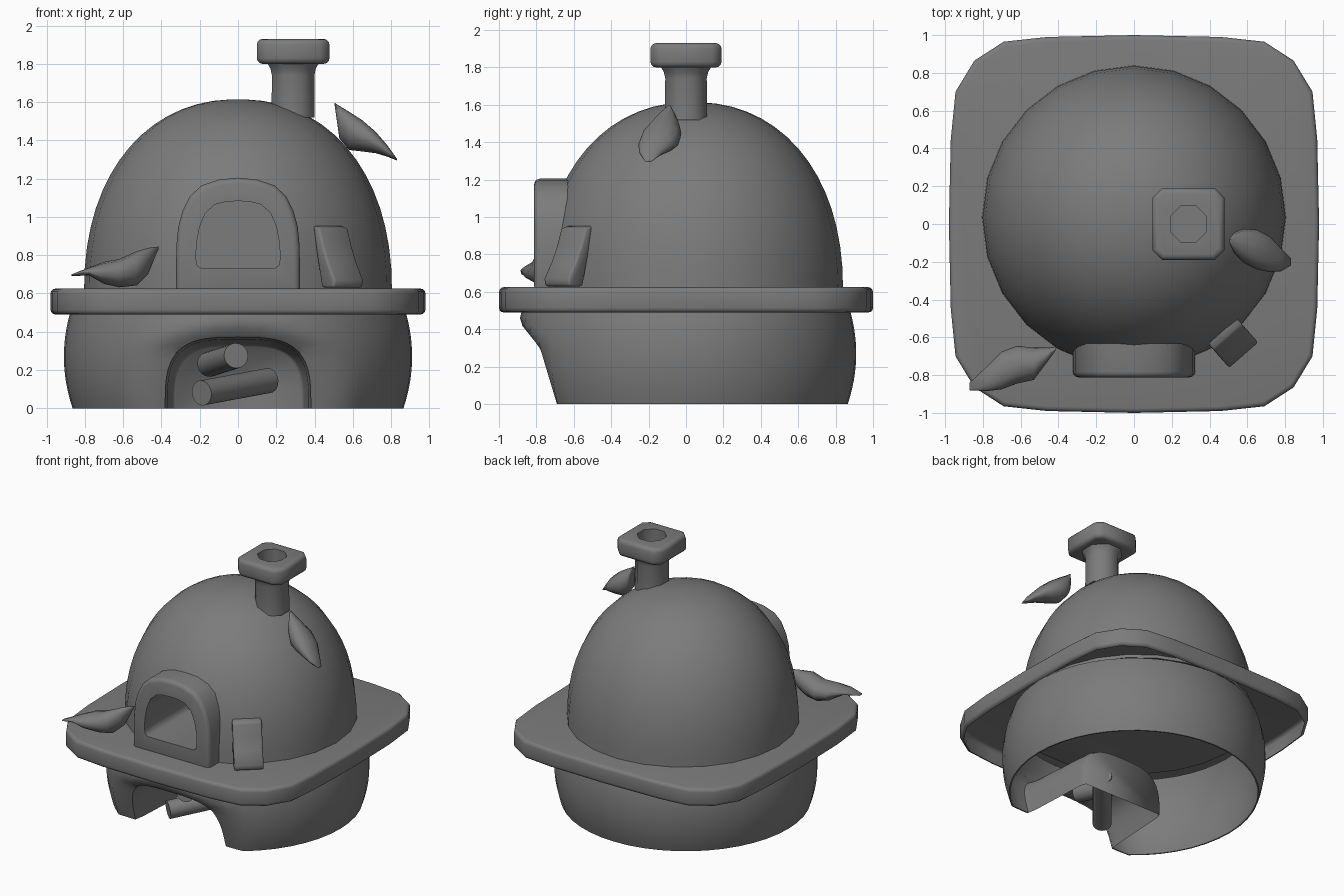
import bpy
import bmesh
from math import sin, cos, pi
from mathutils import Vector

if "Cube" in bpy.data.objects:
    bpy.data.objects.remove(bpy.data.objects["Cube"])

clay = bpy.data.materials.new("grey clay")
clay.use_nodes = True
GREY = (0.2, 0.2, 0.2, 1)
clay.diffuse_color = GREY
clay.node_tree.nodes["Principled BSDF"].inputs["Base Color"].default_value = GREY


def loft(name, rings, loop=False):
    """Skin equal-length closed rings; cap both ends unless the rings loop."""
    bm = bmesh.new()
    rows = [[bm.verts.new(p) for p in ring] for ring in rings]
    n = len(rows[0])
    pairs = list(zip(rows, rows[1:])) + ([(rows[-1], rows[0])] if loop else [])
    for a, b in pairs:
        for i in range(n):
            j = (i + 1) % n
            bm.faces.new((a[i], a[j], b[j], b[i]))
    if not loop:
        bm.faces.new(rows[0])
        bm.faces.new(rows[-1])
    bmesh.ops.recalc_face_normals(bm, faces=bm.faces)
    mesh = bpy.data.meshes.new(name)
    bm.to_mesh(mesh)
    bm.free()
    mesh.materials.append(clay)
    ob = bpy.data.objects.new(name, mesh)
    bpy.context.collection.objects.link(ob)
    return ob


def open_up(ob, rule):
    """Delete the faces that match a rule."""
    bm = bmesh.new()
    bm.from_mesh(ob.data)
    bmesh.ops.delete(bm, geom=[f for f in bm.faces if rule(f)], context='FACES')
    bm.to_mesh(ob.data)
    bm.free()


def circle(r, z, n, cx=0, cy=0, turn=0):
    return [(cx + r * cos(2 * pi * (i + turn) / n), cy + r * sin(2 * pi * (i + turn) / n), z)
            for i in range(n)]


def prism_y(name, outline, y0, y1):
    return loft(name, [[(x, y, z) for x, z in outline] for y in (y0, y1)])


def mirrored(half):
    """Complete an outline given from the bottom right up to the top centre."""
    return half + [(-x, z) for x, z in reversed(half) if x > 0]


def select(ob):
    bpy.ops.object.select_all(action='DESELECT')
    ob.select_set(True)
    bpy.context.view_layer.objects.active = ob


def bevel(ob, width, segments=3, angle=0.8):
    mod = ob.modifiers.new("bevel", 'BEVEL')
    mod.width, mod.segments, mod.angle_limit = width, segments, angle
    mod.limit_method = 'ANGLE'
    select(ob)
    bpy.ops.object.modifier_apply(modifier=mod.name)


def cut(cutter, *targets):
    cutter.hide_render = True
    for ob in targets:
        mod = ob.modifiers.new("cut", 'BOOLEAN')
        mod.operation, mod.solver, mod.object = 'DIFFERENCE', 'EXACT', cutter
        select(ob)
        bpy.ops.object.modifier_apply(modifier=mod.name)
    bpy.data.objects.remove(cutter)


def smooth(ob, angle=0.9):
    select(ob)
    bpy.ops.object.shade_smooth_by_angle(angle=angle)


# Base: thin open bowl rising into the counter, pressed flat and sloping at the front
def front_limit(z):
    return max(0.69 + 0.3 * z, 0.78 + 0.8 * (z - 0.3))


def bowl_ring(z, inset):
    r = 0.91 - 0.62 * (z - 0.27) ** 2 - inset
    return [(x, max(y, inset - front_limit(z)), z) for x, y, _ in circle(r, z, 48)]


levels = [0.585 * i / 14 for i in range(15)]
base = loft("base_bowl", [bowl_ring(z, 0) for z in levels]
            + [bowl_ring(z, 0.01) for z in reversed(levels)], loop=True)


# Fire alcove: arched niche under the counter, closed at the back, open below
def arch(s):
    pts = []
    for i in range(25):
        t = pi * i / 24
        c = cos(t)
        pts.append((s * 0.385 * abs(c) ** 0.6 * (1 if c > 0 else -1),
                    s * 0.375 * max(sin(t), 0) ** 0.6))
    return pts


cutter = arch(0.99)
cutter = [(cutter[0][0], -0.1)] + cutter + [(cutter[-1][0], -0.1)]
cut(prism_y("alcove_cutter", cutter, -1.2, -0.4), base)


def alcove_ring(scale, depth):
    return [(x, depth - front_limit(z), z) for x, z in arch(scale)]


def back_ring(scale, y):
    return [(x, y, z) for x, z in arch(scale)]


alcove = loft("fire_alcove", [alcove_ring(1.0, 0.0), alcove_ring(0.985, 0.02),
                              alcove_ring(0.96, 0.07), back_ring(0.9, -0.17),
                              back_ring(0.86, -0.12)])
open_up(alcove, lambda f: max(v.co.z for v in f.verts) < 0.001
        or (len(f.verts) > 4 and f.calc_center_median().y < -0.5))


# Firewood
def log(name, a, b, r=0.066):
    a, b = Vector(a), Vector(b)
    turn = (b - a).to_track_quat('Z', 'Y')
    ring = [turn @ Vector(p) for p in circle(r, 0, 20)]
    smooth(loft(name, [[a + p for p in ring], [b + p for p in ring]]))


log("upper_log", (-0.01, -0.62, 0.275), (-0.15, -0.2, 0.23))
log("lower_log", (-0.19, -0.57, 0.08), (0.16, -0.15, 0.145))

# Counter: rounded square slab, hollow underneath
quarter = [(0.98, 0), (0.97, 0.45), (0.945, 0.70), (0.845, 0.865), (0.69, 0.965), (0.46, 0.99)]
half = quarter + [(0, 1)] + [(-x, y) for x, y in reversed(quarter)]
outline = half + [(x, -y) for x, y in reversed(half[1:-1])]
counter = loft("counter", [[(x, y, z) for x, y in outline] for z in (0.49, 0.625)])
bevel(counter, 0.025)
open_up(counter, lambda f: f.normal.z < -0.99)

# Dome: slightly full-shouldered
rings = []
for i in range(16):
    t = 0.5 * pi * i / 15.3
    rings.append(circle(0.805 * cos(t) ** 0.92, 0.6 + 1.015 * sin(t) ** 0.9, 24, cy=0.035))
dome = loft("dome", rings)

# Door frame with its recess
frame = mirrored([(0.325, 0.6), (0.322, 0.85), (0.312, 0.95), (0.29, 1.03), (0.25, 1.11),
                  (0.19, 1.165), (0.1, 1.195), (0, 1.205)])
door = prism_y("door_frame", frame, -0.812, -0.28)
bevel(door, 0.03)
hole = mirrored([(0.19, 0.73), (0.213, 0.745), (0.22, 0.78), (0.217, 0.86), (0.2, 0.95),
                 (0.17, 1.02), (0.12, 1.065), (0.06, 1.08), (0, 1.083)])
cut(prism_y("door_cutter", hole, -1, -0.3), door, dome)

# Chimney: octagonal stack and chunky cap, bored from above
CX = 0.288
stack = loft("chimney_stack", [circle(r, z, 8, CX, 0, 0.5) for r, z in
                               ((0.122, 1.52), (0.12, 1.74), (0.128, 1.775), (0.15, 1.81))])
d, c = 0.19, 0.14
corner = [(d, -c), (d, c), (c, d), (-c, d), (-d, c), (-d, -c), (-c, -d), (c, -d)]
cap = loft("chimney_cap", [[(CX + x, y, z) for x, y in corner] for z in (1.8, 1.93)])
bevel(cap, 0.03)
cut(loft("flue_cutter", [circle(0.104, z, 8, CX, 0, 0.5) for z in (1.65, 2.1)]), stack, cap)

# Curved board leaning on the dome
side = [(0, 0.955), (0.05, 0.94), (0.08, 0.85), (0.12, 0.76), (0.172, 0.67),
        (0.165, 0.63), (0.07, 0.63), (0.03, 0.8)]
across, out = Vector((0.75, 0.66, 0)), Vector((0.66, -0.75, 0))
top = Vector((0.467, -0.565, 0))
board = loft("leaning_board", [[top + across * w + out * u + Vector((0, 0, z)) for u, z in side]
                               for w in (-0.102, 0.102)])
bevel(board, 0.012, 2)


# Birds: oval sections given as x, top, bottom, middle y, half width
def bird(name, sections):
    rings = []
    for x, hi, lo, y, w in sections:
        rings.append([(x, y + w * cos(pi * i / 6), (hi + lo) / 2 + (hi - lo) / 2 * sin(pi * i / 6))
                      for i in range(12)])
    smooth(loft(name, rings), 1.2)


bird("counter_bird", [(-0.87, 0.70, 0.69, -0.86, 0.02), (-0.78, 0.735, 0.695, -0.82, 0.065),
                      (-0.70, 0.765, 0.65, -0.775, 0.1), (-0.62, 0.78, 0.632, -0.745, 0.1),
                      (-0.53, 0.82, 0.642, -0.74, 0.085), (-0.47, 0.838, 0.70, -0.70, 0.045),
                      (-0.415, 0.845, 0.835, -0.66, 0.01)])
bird("dome_bird", [(0.505, 1.597, 1.585, -0.09, 0.01), (0.53, 1.58, 1.41, -0.1, 0.055),
                   (0.58, 1.55, 1.35, -0.115, 0.09), (0.65, 1.505, 1.342, -0.135, 0.105),
                   (0.72, 1.445, 1.333, -0.16, 0.095), (0.78, 1.375, 1.315, -0.19, 0.06),
                   (0.83, 1.305, 1.295, -0.2, 0.02)])

for part in (base, counter, dome, door, stack, cap, board):
    smooth(part)
smooth(alcove, 1.3)
